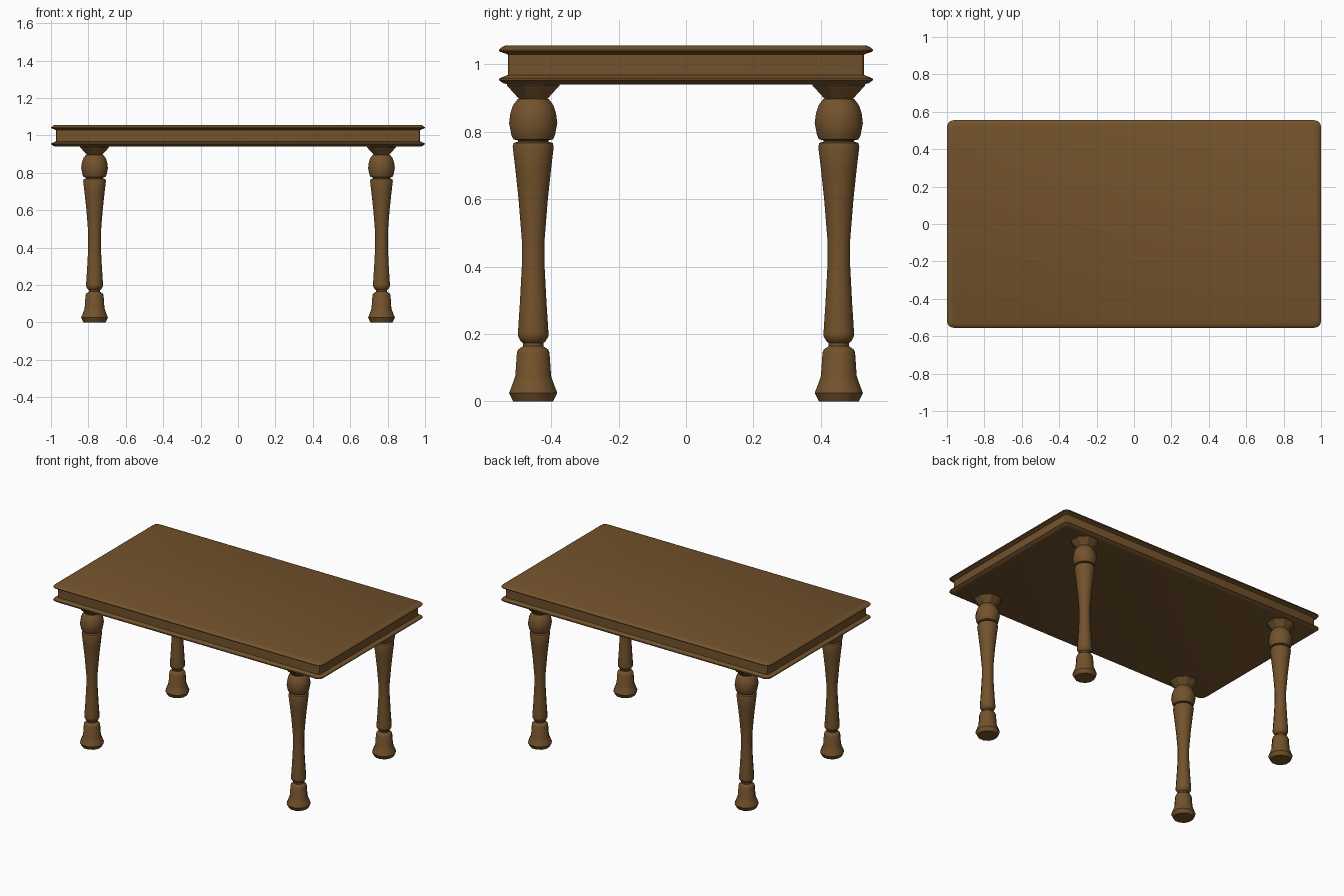
import bpy, bmesh, math

if "Cube" in bpy.data.objects:
    bpy.data.objects.remove(bpy.data.objects["Cube"])

wood = bpy.data.materials.new("wood")
wood.diffuse_color = (0.17, 0.085, 0.025, 1)
wood.use_nodes = True
wood.node_tree.nodes["Principled BSDF"].inputs["Base Color"].default_value = wood.diffuse_color


def loft(name, rings, loc=(0, 0, 0), angle=35):
    """Skin a stack of equal-length point rings and cap both ends."""
    bm = bmesh.new()
    loops = [[bm.verts.new(p) for p in r] for r in rings]
    n = len(loops[0])
    for a, b in zip(loops, loops[1:]):
        for i in range(n):
            j = (i + 1) % n
            bm.faces.new((a[i], a[j], b[j], b[i]))
    bm.faces.new(loops[0][::-1])
    bm.faces.new(loops[-1])
    me = bpy.data.meshes.new(name)
    bm.to_mesh(me)
    bm.free()
    me.materials.append(wood)
    ob = bpy.data.objects.new(name, me)
    ob.location = loc
    bpy.context.collection.objects.link(ob)
    bpy.ops.object.select_all(action='DESELECT')
    ob.select_set(True)
    bpy.context.view_layer.objects.active = ob
    bpy.ops.object.shade_smooth_by_angle(angle=math.radians(angle))
    return ob


def circle(r, z, n):
    return [(r * math.cos(2 * math.pi * (i + .5) / n),
             r * math.sin(2 * math.pi * (i + .5) / n), z) for i in range(n)]


def rounded_rect(inset, z, c):
    x, y, pts = 1 - inset, 0.555 - inset, []
    for k, (sx, sy) in enumerate([(1, 1), (-1, 1), (-1, -1), (1, -1)]):
        for s in range(4):
            a = math.pi / 2 * (k + s / 3)
            pts.append((sx * (x - c) + c * math.cos(a),
                        sy * (y - c) + c * math.sin(a), z))
    return pts


# Table top: lower moulding, recessed apron, upper slab (inset, z, corner radius)
top = [(.025, .940, .02), (.012, .944, .03), (0, .953, .035), (.002, .958, .035),
       (.020, .965, .02), (.027, .968, .012), (.027, 1.028, .012), (.020, 1.031, .02),
       (.002, 1.037, .035), (0, 1.042, .035), (.010, 1.051, .03), (.020, 1.055, .025)]
loft("table_top", [rounded_rect(*t) for t in top], angle=30)

# Turned leg profile (radius, z)
leg = [(.061, 0), (.074, .025), (.061, .058), (.055, .075), (.050, .145), (.046, .154),
       (.034, .162), (.031, .164), (.031, .173), (.038, .178), (.047, .194), (.047, .202),
       (.041, .29), (.035, .40), (.035, .48), (.045, .60), (.055, .69), (.063, .755),
       (.060, .766), (.047, .770), (.047, .774), (.061, .777), (.067, .790), (.074, .825),
       (.070, .855), (.062, .878), (.048, .896), (.030, .897)]
# Flared bracket between leg and top
capital = [(.042, .893), (.060, .912), (.084, .936), (.084, .945)]

for sx, xname in ((-1, "left"), (1, "right")):
    for sy, yname in ((-1, "front"), (1, "back")):
        at = (sx * .767, sy * .453, 0)
        loft(f"{yname}_{xname}_leg", [circle(r, z, 12) for r, z in leg], at)
        loft(f"{yname}_{xname}_leg_capital", [circle(r, z, 8) for r, z in capital], at, 20)
